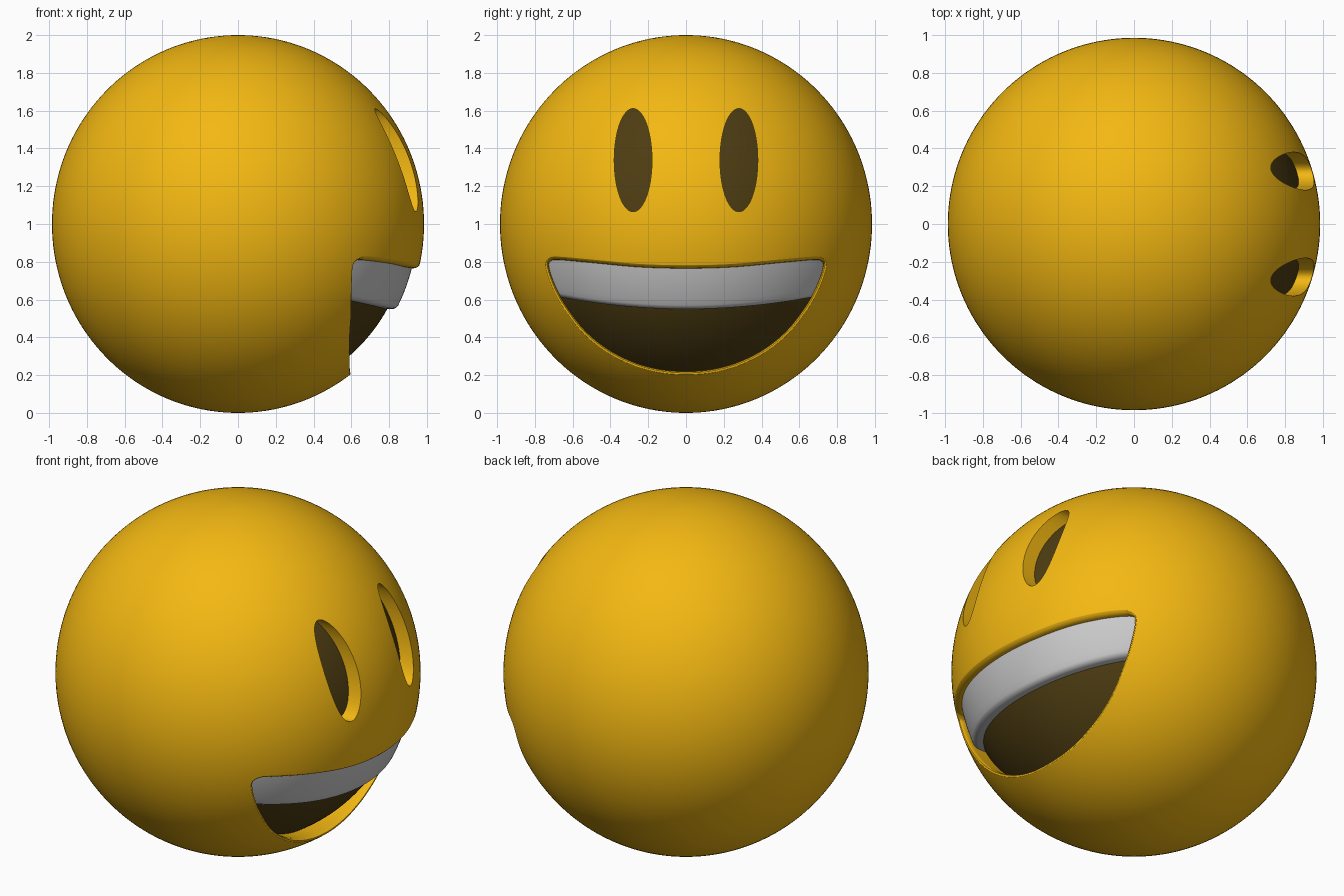
import bpy, bmesh, math
from mathutils import Vector

if "Cube" in bpy.data.objects:
    bpy.data.objects.remove(bpy.data.objects["Cube"])

RX = 0.985          # horizontal radius, vertical radius is 1


def material(name, color):
    m = bpy.data.materials.new(name)
    m.diffuse_color = color
    m.use_nodes = True
    m.node_tree.nodes["Principled BSDF"].inputs["Base Color"].default_value = m.diffuse_color
    return m


def depth(s, y, z):
    """x of the head surface scaled by s, at (y, z)."""
    return RX * math.sqrt(max(s * s - (y / RX) ** 2 - (z - 1) ** 2, 0.01))


def make_object(name, bm):
    bmesh.ops.recalc_face_normals(bm, faces=bm.faces)
    me = bpy.data.meshes.new(name)
    bm.to_mesh(me)
    bm.free()
    ob = bpy.data.objects.new(name, me)
    bpy.context.collection.objects.link(ob)
    return ob


def loft(name, rings):
    """Closed solid through a list of equal-length point rings."""
    bm = bmesh.new()
    vs = [[bm.verts.new(p) for p in r] for r in rings]
    n = len(vs[0])
    for a, b in zip(vs, vs[1:]):
        for i in range(n):
            j = (i + 1) % n
            bm.faces.new((a[i], a[j], b[j], b[i]))
    bm.faces.new(vs[0])
    bm.faces.new(vs[-1])
    return make_object(name, bm)


def ball(name, s, mat):
    bm = bmesh.new()
    bmesh.ops.create_uvsphere(bm, u_segments=160, v_segments=80, radius=1)
    for v in bm.verts:
        v.co = (v.co.x * RX * s, v.co.y * RX * s, v.co.z * s + 1)
    ob = make_object(name, bm)
    ob.data.materials.append(mat)
    return ob


def smooth(ob, angle):
    bpy.ops.object.select_all(action='DESELECT')
    ob.select_set(True)
    bpy.context.view_layer.objects.active = ob
    bpy.ops.object.shade_smooth_by_angle(angle=math.radians(angle))


def spline(pts, steps=8):
    """Closed Catmull-Rom curve."""
    out, n = [], len(pts)
    for i in range(n):
        a, b, c, d = (Vector(pts[(i + k) % n]) for k in (-1, 0, 1, 2))
        for k in range(steps):
            t = k / steps
            out.append(0.5 * (2 * b + (c - a) * t + (2 * a - 5 * b + 4 * c - d) * t ** 2
                              + (3 * b - a - 3 * c + d) * t ** 3))
    return out


def offset(pts, d):
    out = []
    for i, p in enumerate(pts):
        t = (pts[(i + 1) % len(pts)] - pts[i - 1]).normalized()
        out.append(p + Vector((t.y, -t.x)) * d)
    return out


yellow = material("yellow", (0.9, 0.48, 0.006, 1))
dark = material("dark_brown", (0.075, 0.046, 0.006, 1))

# Head and the dark core seen through its openings
head = ball("head", 1.0, yellow)
core = ball("dark_core", 0.92, dark)

# Mouth cutter, flaring near the surface for a rounded lip
half = [(0, .22), (.14, .231), (.28, .27), (.42, .342), (.54, .443), (.64, .575),
        (.695, .68), (.726, .775), (.714, .805), (.67, .81), (.5, .795), (.25, .772), (0, .765)]
mouth = spline(half + [(-y, z) for y, z in half[-2:0:-1]])
rings = [[(0.3, p.x, p.y) for p in mouth]]
for s, d in ((.97, 0), (.983, .002), (.993, .008), (.999, .016), (1.006, .03)):
    rings.append([(depth(s, p.x, p.y), p.x, p.y) for p in offset(mouth, d)])
rings.append([(1.5, y, z) for _, y, z in rings[-1]])
cutters = [loft("mouth_cutter", rings)]

# Oval eye cutters
for side in (-1, 1):
    oval = [(side * .28 + .1 * math.cos(a), 1.338 + .273 * math.sin(a))
            for a in (math.tau * i / 96 for i in range(96))]
    cutters.append(loft("eye_cutter", [[(x, y, z) for y, z in oval] for x in (0.3, 1.5)]))

for c in cutters:
    c.hide_render = True
    m = head.modifiers.new("cut", 'BOOLEAN')
    m.operation, m.solver, m.object = 'DIFFERENCE', 'EXACT', c
    bpy.context.view_layer.objects.active = head
    bpy.ops.object.modifier_apply(modifier=m.name)
    bpy.data.objects.remove(c)

# Teeth: curved band with a rounded lower edge, ends buried in the head
columns = []
for i in range(65):
    y = 0.75 * (i / 32 - 1)
    low = .55 + .06 * (y / .65) ** 2
    prof = [(.9, .86)] + [(.963, .86 + (low + .02 - .86) * k / 10) for k in range(11)]
    prof += [(.943 + .02 * math.cos(a), low + .02 - .02 * math.sin(a))
             for a in (math.pi / 2 * k / 5 for k in range(1, 6))]
    prof += [(.9, low)]
    columns.append([(depth(s, y, z), y, z) for s, z in prof])
teeth = loft("teeth", columns)

smooth(head, 30)
smooth(core, 30)
smooth(teeth, 40)
wn = head.modifiers.new("normals", 'WEIGHTED_NORMAL')
wn.keep_sharp = True
